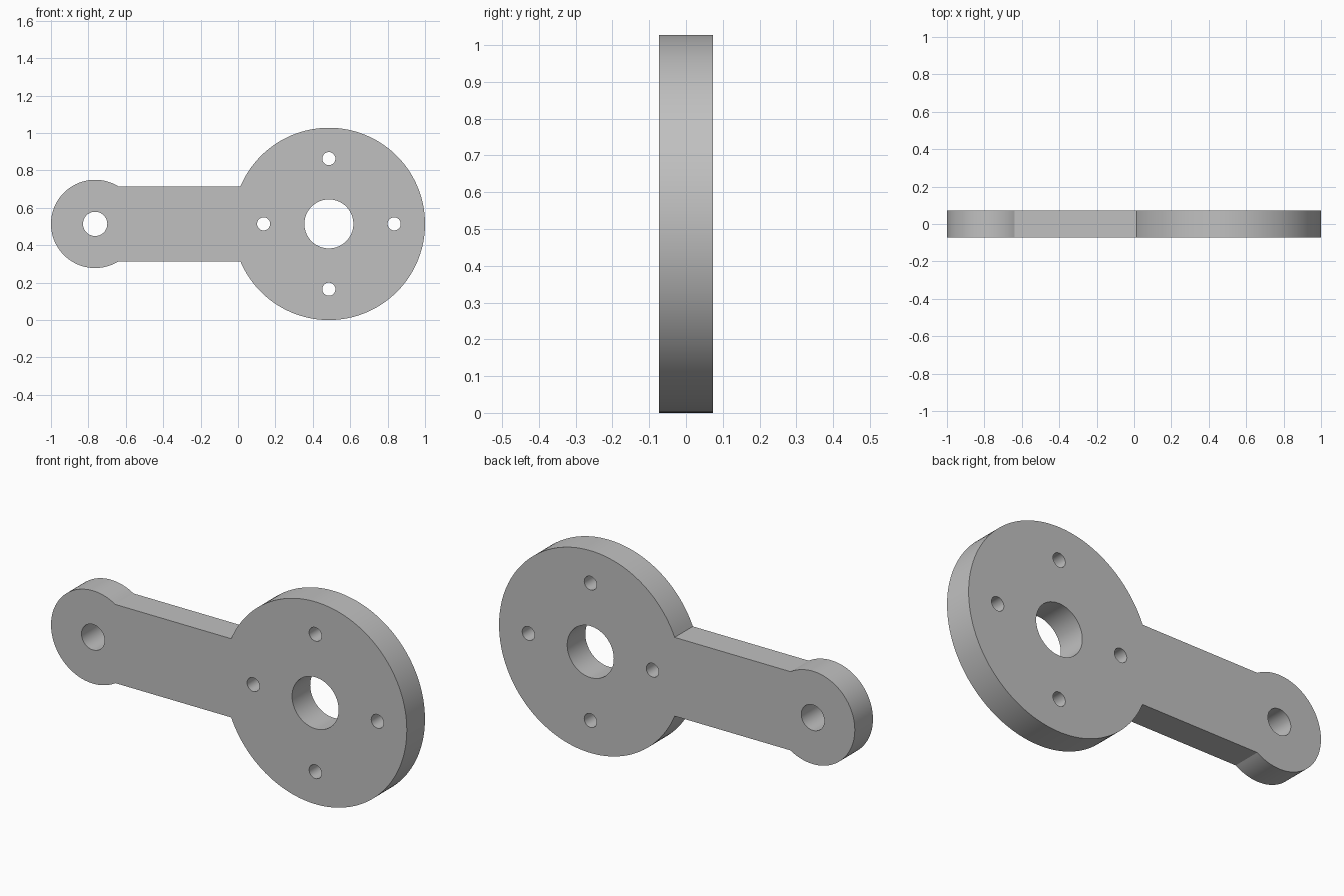
import bpy
import bmesh
from math import asin, cos, sin, pi, radians
from mathutils import Vector

cube = bpy.data.objects.get("Cube")
if cube:
    bpy.data.objects.remove(cube)

# Main dimensions
HALF_DEPTH = 0.073
MID_Z = 0.514
DISC_X, DISC_R = 0.486, 0.514
HUB_X, HUB_R = -0.764, 0.236
ARM_HALF = 0.2
BOLT_RING = 0.349

steel = bpy.data.materials.new("plain grey")
steel.use_nodes = True
GREY = (0.53, 0.53, 0.53, 1)
steel.diffuse_color = GREY
steel.node_tree.nodes["Principled BSDF"].inputs["Base Color"].default_value = GREY


def arc(x, z, r, start, end, steps):
    """Points along an arc in the front plane, both ends included."""
    angles = [start + (end - start) * i / steps for i in range(steps + 1)]
    return [Vector((x + r * cos(a), -HALF_DEPTH, z + r * sin(a))) for a in angles]


def add_loop(bm, points):
    verts = [bm.verts.new(p) for p in points]
    for a, b in zip(verts, verts[1:] + verts[:1]):
        bm.edges.new((a, b))


def add_hole(bm, x, z, r, steps):
    add_loop(bm, arc(x, z, r, 0, 2 * pi, steps)[:-1])


bm = bmesh.new()

# Outer outline: large disc and small hub joined by the straight arm
disc_a = pi - asin(ARM_HALF / DISC_R)
hub_a = asin(ARM_HALF / HUB_R)
add_loop(bm, arc(DISC_X, MID_Z, DISC_R, -disc_a, disc_a, 120)
         + arc(HUB_X, MID_Z, HUB_R, hub_a, 2 * pi - hub_a, 72))

# Centre bore, hub bore and four bolt holes
add_hole(bm, DISC_X, MID_Z, 0.131, 64)
add_hole(bm, HUB_X, MID_Z, 0.065, 48)
for i in range(4):
    a = i * pi / 2
    add_hole(bm, DISC_X + BOLT_RING * cos(a), MID_Z + BOLT_RING * sin(a), 0.035, 32)

# Fill the front face and extrude it to full thickness
bmesh.ops.triangle_fill(bm, use_beauty=True, use_dissolve=False,
                        edges=bm.edges[:], normal=(0, -1, 0))
result = bmesh.ops.extrude_face_region(bm, geom=bm.faces[:], use_keep_orig=True)
moved = [g for g in result["geom"] if isinstance(g, bmesh.types.BMVert)]
bmesh.ops.translate(bm, verts=moved, vec=(0, 2 * HALF_DEPTH, 0))
bmesh.ops.recalc_face_normals(bm, faces=bm.faces[:])

mesh = bpy.data.meshes.new("crank_arm")
bm.to_mesh(mesh)
bm.free()
mesh.materials.append(steel)
crank = bpy.data.objects.new("crank_arm", mesh)
bpy.context.collection.objects.link(crank)

# Smooth the round walls, keep the rims sharp
bpy.ops.object.select_all(action="DESELECT")
crank.select_set(True)
bpy.context.view_layer.objects.active = crank
bpy.ops.object.shade_smooth_by_angle(angle=radians(28))
